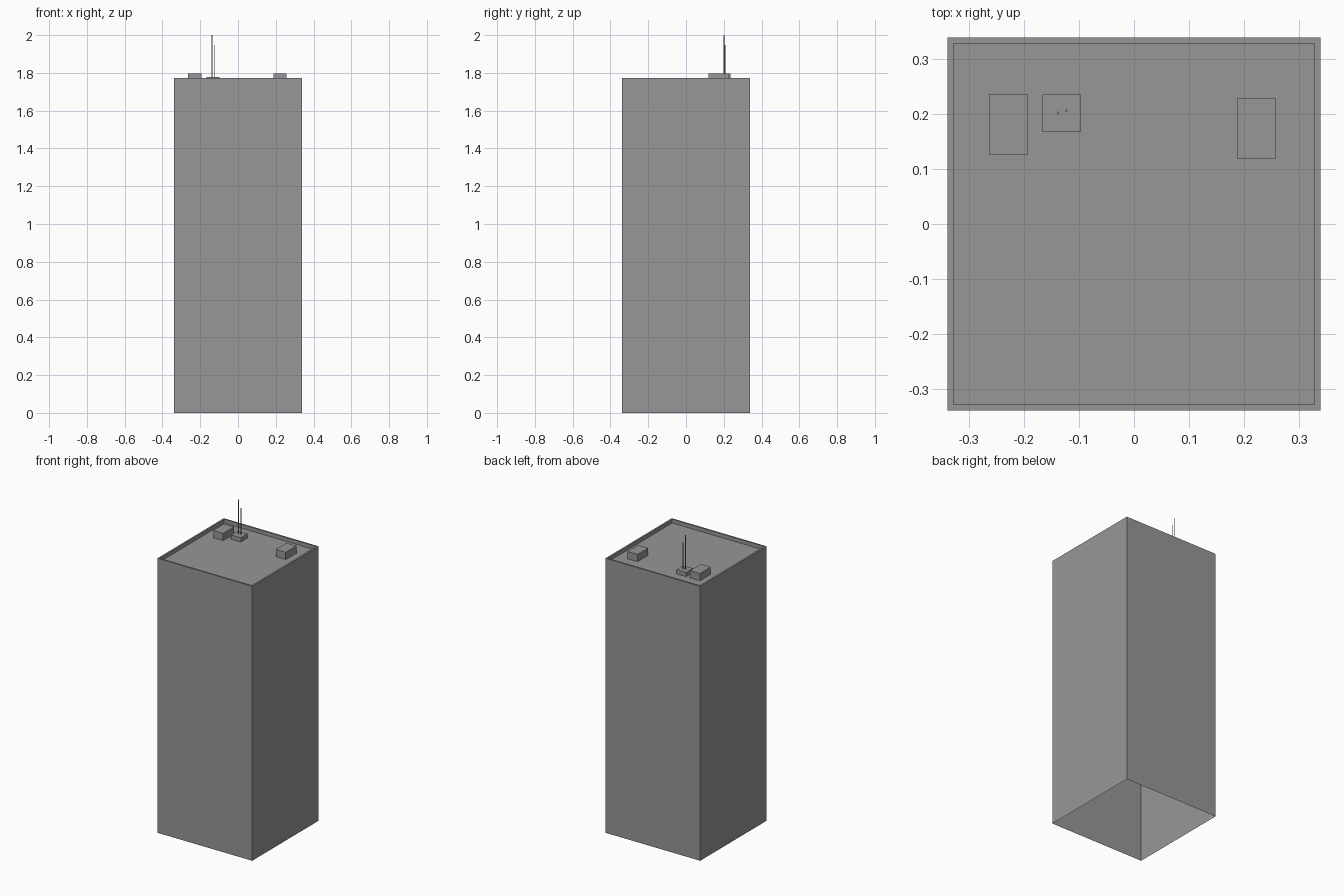
import bpy
import bmesh
from mathutils import Vector

default = bpy.data.objects.get("Cube")
if default:
    bpy.data.objects.remove(default, do_unlink=True)

HALF = 0.339       # half width of the tower
PARAPET_Z = 1.774  # top of the parapet
ROOF_Z = 1.75      # sunken roof deck
RIM = 0.011        # parapet thickness

grey = bpy.data.materials.new("concrete grey")
grey.use_nodes = True
colour = (0.31, 0.31, 0.31, 1)
grey.diffuse_color = colour
grey.node_tree.nodes["Principled BSDF"].inputs["Base Color"].default_value = colour


def finish(name, bm):
    mesh = bpy.data.meshes.new(name)
    bm.to_mesh(mesh)
    bm.free()
    mesh.materials.append(grey)
    obj = bpy.data.objects.new(name, mesh)
    bpy.context.collection.objects.link(obj)
    return obj


def box_mesh(low, high):
    bm = bmesh.new()
    bmesh.ops.create_cube(bm, size=1)
    low, high = Vector(low), Vector(high)
    bmesh.ops.scale(bm, vec=high - low, verts=bm.verts)
    bmesh.ops.translate(bm, vec=(low + high) / 2, verts=bm.verts)
    return bm


def face_towards(bm, z):
    bm.normal_update()
    return max(bm.faces, key=lambda f: f.normal.z * z)


def roof_box(name, x0, x1, y0, y1, top):
    finish(name, box_mesh((x0, y0, ROOF_Z), (x1, y1, top)))


def mast(name, x, y, bottom, top, radius=0.0025):
    bm = bmesh.new()
    bmesh.ops.create_cone(bm, cap_ends=True, segments=8, radius1=radius,
                          radius2=radius, depth=top - bottom)
    bmesh.ops.translate(bm, vec=(x, y, (top + bottom) / 2), verts=bm.verts)
    finish(name, bm)


# Tower shell: open underneath, with a sunken roof behind a thin parapet
bm = box_mesh((-HALF, -HALF, 0), (HALF, HALF, PARAPET_Z))
bmesh.ops.delete(bm, geom=[face_towards(bm, -1)], context='FACES_ONLY')
roof = face_towards(bm, 1)
bmesh.ops.inset_region(bm, faces=[roof], thickness=RIM, use_even_offset=True)
deck = bmesh.ops.extrude_discrete_faces(bm, faces=[roof])["faces"][0]
bmesh.ops.translate(bm, vec=(0, 0, ROOF_Z - PARAPET_Z), verts=deck.verts)
finish("tower", bm)

# Rooftop plant
roof_box("right_roof_unit", -0.264, -0.193, 0.125, 0.235, 1.797)
roof_box("left_roof_unit", 0.187, 0.258, 0.119, 0.228, 1.797)
roof_box("antenna_base", -0.166, -0.097, 0.167, 0.235, 1.778)

# Antennas
mast("tall_antenna", -0.138, 0.202, 1.778, 2.0)
mast("short_antenna", -0.123, 0.206, 1.778, 1.947)
